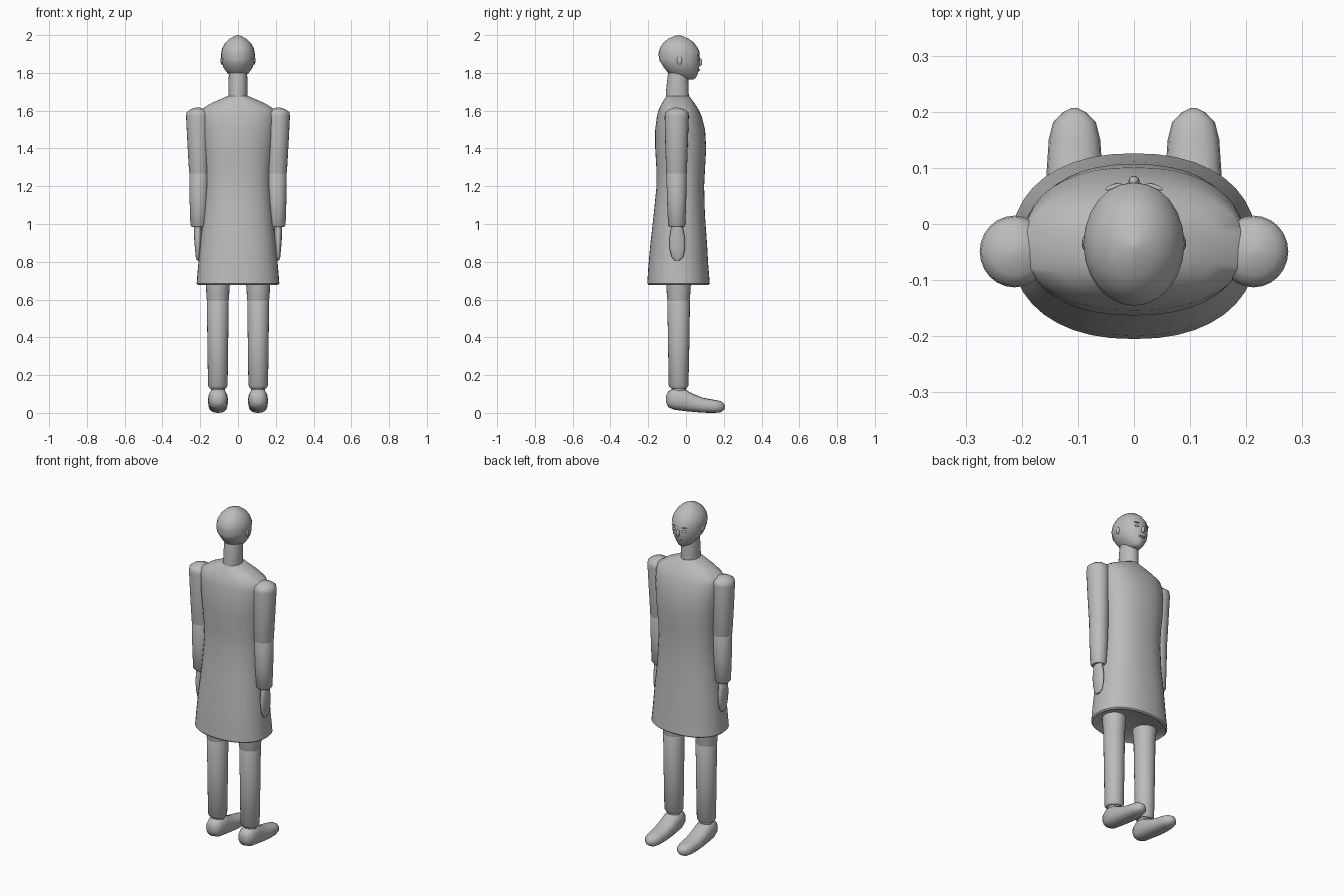
import bpy, bmesh, math
from mathutils import Vector

grey = bpy.data.materials.new("plain grey")
grey.diffuse_color = (0.5, 0.5, 0.5, 1)


def finish(name, bm, angle=40):
    bmesh.ops.recalc_face_normals(bm, faces=bm.faces)
    me = bpy.data.meshes.new(name)
    bm.to_mesh(me)
    bm.free()
    me.materials.append(grey)
    ob = bpy.data.objects.new(name, me)
    bpy.context.collection.objects.link(ob)
    bpy.ops.object.select_all(action='DESELECT')
    bpy.context.view_layer.objects.active = ob
    ob.select_set(True)
    bpy.ops.object.shade_smooth_by_angle(angle=math.radians(angle))
    return ob


def loft(rings, n=24, power=2.0, along_y=False):
    """Rings are (position, x centre, x radius, low edge, high edge)."""
    bm = bmesh.new()
    loops = []
    for t, cx, rx, lo, hi in rings:
        loop = []
        for i in range(n):
            a = 2 * math.pi * i / n
            c, s = math.cos(a), math.sin(a)
            u = cx + rx * math.copysign(abs(c) ** (2 / power), c)
            v = (lo + hi) / 2 + (hi - lo) / 2 * math.copysign(abs(s) ** (2 / power), s)
            loop.append(bm.verts.new((u, t, v) if along_y else (u, v, t)))
        loops.append(loop)
    for a, b in zip(loops, loops[1:]):
        for i in range(n):
            j = (i + 1) % n
            bm.faces.new((a[i], a[j], b[j], b[i]))
    bm.faces.new(loops[0])
    bm.faces.new(loops[-1])
    return bm


def ball(name, loc, size, turn=0):
    bm = bmesh.new()
    bmesh.ops.create_uvsphere(bm, u_segments=12, v_segments=8, radius=1)
    for v in bm.verts:
        x, y, z = v.co.x * size[0], v.co.y * size[1], v.co.z * size[2]
        c, s = math.cos(turn), math.sin(turn)
        v.co = Vector((x * c - y * s, x * s + y * c, z)) + Vector(loc)
    return finish(name, bm)


# Long coat with sloping shoulders
finish("coat", loft([
    (0.69, 0, 0.195, -0.18, 0.10), (0.678, 0, 0.212, -0.198, 0.118),
    (0.685, 0, 0.219, -0.205, 0.126), (0.78, 0, 0.211, -0.199, 0.118),
    (0.90, 0, 0.200, -0.188, 0.111), (1.05, 0, 0.184, -0.171, 0.100),
    (1.20, 0, 0.174, -0.156, 0.096), (1.30, 0, 0.178, -0.157, 0.101),
    (1.40, 0, 0.188, -0.163, 0.107), (1.50, 0, 0.197, -0.163, 0.101),
    (1.57, 0, 0.201, -0.154, 0.083), (1.605, 0, 0.195, -0.145, 0.067),
    (1.635, 0, 0.150, -0.130, 0.048), (1.66, 0, 0.095, -0.115, 0.030),
    (1.677, 0, 0.055, -0.104, 0.017)], n=40, power=2.25))

# Neck
finish("neck", loft([(1.64, 0, 0.052, -0.108, 0.017), (1.70, 0, 0.050, -0.106, 0.014),
                     (1.76, 0, 0.050, -0.100, 0.012), (1.80, 0, 0.048, -0.095, 0.012)]))

# Head, and a slightly larger hair cap cut along a rising hairline
head = [(1.766, 0, 0.016, -0.02, 0.045), (1.775, 0, 0.036, -0.06, 0.056),
        (1.80, 0, 0.059, -0.098, 0.067), (1.83, 0, 0.080, -0.121, 0.073),
        (1.86, 0, 0.088, -0.139, 0.077), (1.90, 0, 0.090, -0.146, 0.075),
        (1.93, 0, 0.084, -0.139, 0.064), (1.96, 0, 0.067, -0.120, 0.042),
        (1.982, 0, 0.043, -0.093, 0.014), (1.995, 0, 0.018, -0.061, -0.021),
        (2.0, 0, 0.002, -0.042, -0.038)]
finish("head", loft([(t - 0.003 if t > 1.9 else t, cx, rx * 0.97, lo + 0.003, hi - 0.003)
                     for t, cx, rx, lo, hi in head]), 60)
hair = loft(head)
bmesh.ops.bisect_plane(hair, geom=hair.verts[:] + hair.edges[:] + hair.faces[:],
                       plane_co=(0, -0.145, 1.86), plane_no=(0, -0.045, 0.225), clear_inner=True)
finish("hair", hair, 60)

# Face details
ball("nose", (0, 0.076, 1.857), (0.010, 0.010, 0.020))
ball("mouth", (0, 0.066, 1.815), (0.020, 0.009, 0.005))

for side, word in ((-1, "left"), (1, "right")):
    ball(word + "_ear", (side * 0.086, -0.034, 1.866), (0.007, 0.014, 0.022))
    ball(word + "_eye", (side * 0.034, 0.066, 1.872), (0.013, 0.006, 0.006), -side * 0.3)
    ball(word + "_brow", (side * 0.036, 0.066, 1.892), (0.016, 0.005, 0.003), -side * 0.3)

    # Arms
    x = side * 0.213
    finish(word + "_upper_arm", loft([
        (1.26, side * 0.206, 0.049, -0.102, 0.001), (1.275, side * 0.206, 0.053, -0.105, 0.005),
        (1.43, side * 0.210, 0.058, -0.110, 0.010), (1.57, x, 0.062, -0.113, 0.015),
        (1.592, x, 0.059, -0.110, 0.012), (1.605, x, 0.042, -0.092, -0.005),
        (1.614, x, 0.020, -0.07, -0.03), (1.617, x, 0.002, -0.052, -0.048)]), 50)
    finish(word + "_forearm", loft([
        (0.983, side * 0.208, 0.036, -0.085, -0.013), (0.995, side * 0.208, 0.044, -0.095, -0.004),
        (1.12, side * 0.207, 0.049, -0.100, 0.001), (1.265, side * 0.206, 0.052, -0.104, 0.004),
        (1.28, side * 0.206, 0.046, -0.098, -0.002)]))
    finish(word + "_hand", loft([
        (0.808, side * 0.213, 0.005, -0.060, -0.032), (0.825, side * 0.213, 0.011, -0.076, -0.014),
        (0.87, side * 0.213, 0.015, -0.087, -0.004), (0.92, side * 0.213, 0.019, -0.089, -0.004),
        (0.96, side * 0.213, 0.020, -0.082, -0.012), (1.0, side * 0.211, 0.021, -0.077, -0.019)], n=16), 60)

    # Legs
    x = side * 0.107
    finish(word + "_thigh", loft([
        (0.59, x, 0.056, -0.096, 0.018), (0.605, x, 0.059, -0.100, 0.021),
        (0.70, x, 0.065, -0.106, 0.027)]))
    finish(word + "_shin", loft([
        (0.130, x, 0.043, -0.080, 0.003), (0.145, x, 0.052, -0.092, 0.013),
        (0.37, x, 0.055, -0.095, 0.018), (0.592, x, 0.058, -0.099, 0.021),
        (0.606, x, 0.053, -0.093, 0.015)]))

    # Feet, lofted from heel to toe
    x = side * 0.106
    finish(word + "_foot", loft([
        (-0.105, x, 0.016, 0.055, 0.090), (-0.094, x, 0.038, 0.030, 0.115),
        (-0.06, x, 0.050, 0.016, 0.133), (-0.01, x, 0.053, 0.010, 0.126),
        (0.04, x, 0.052, 0.005, 0.100), (0.09, x, 0.050, 0.001, 0.080),
        (0.15, x, 0.046, 0.000, 0.069), (0.182, x, 0.038, 0.003, 0.063),
        (0.199, x, 0.021, 0.013, 0.052), (0.207, x, 0.005, 0.026, 0.038)],
        n=16, power=2.4, along_y=True), 60)
    ball(word + "_ankle", (x, -0.038, 0.125), (0.038, 0.038, 0.03))
